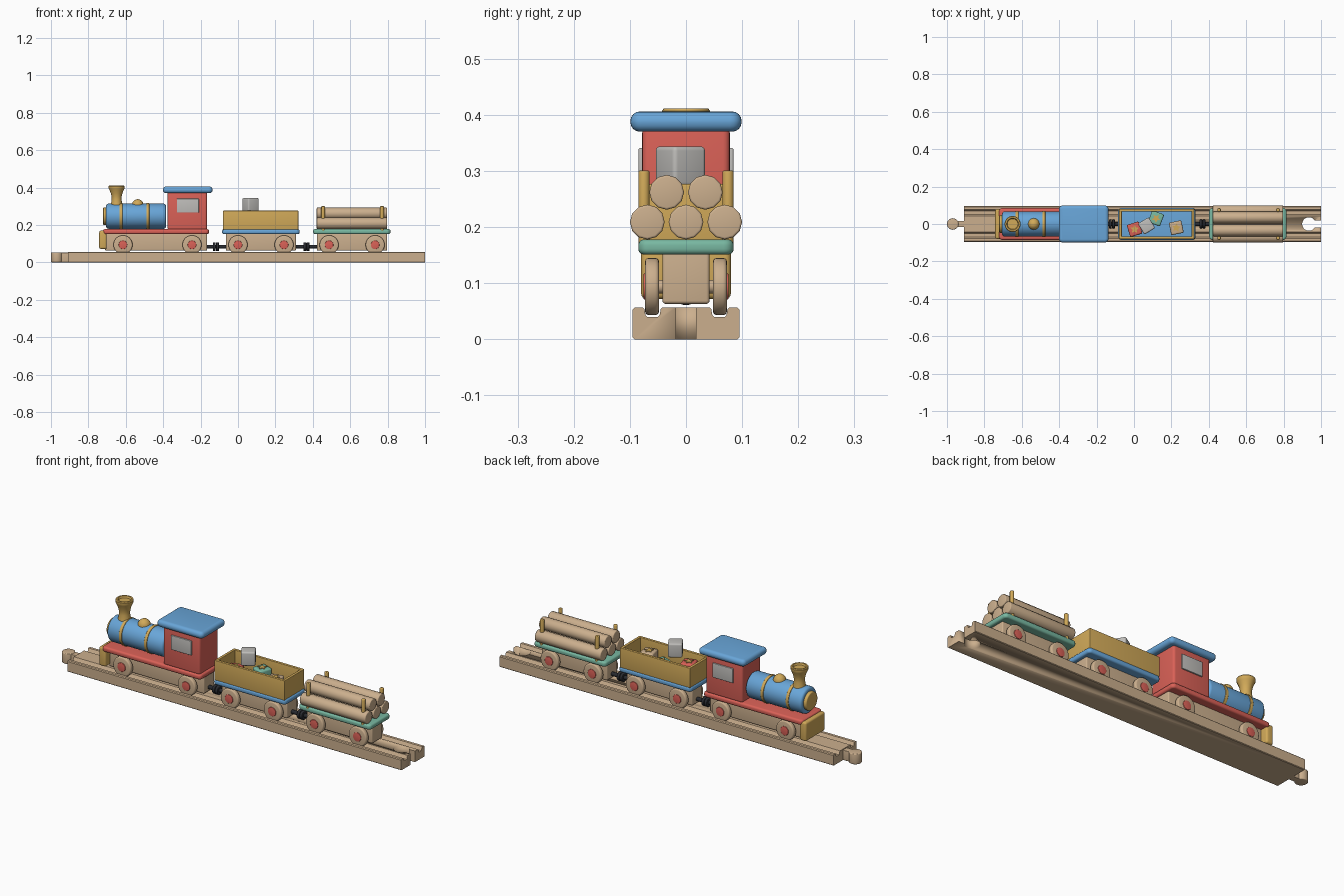
import bpy, bmesh, math
from mathutils import Matrix, Vector

if "Cube" in bpy.data.objects:
    bpy.data.objects.remove(bpy.data.objects["Cube"])

COLOURS = {
    "wood": (0.60, 0.43, 0.27), "red": (0.70, 0.12, 0.095), "blue": (0.14, 0.38, 0.69),
    "yellow": (0.64, 0.40, 0.10), "teal": (0.19, 0.48, 0.36), "grey": (0.52, 0.51, 0.49),
    "black": (0.022, 0.024, 0.03)}
MATS = {}
for key, rgb in COLOURS.items():
    MATS[key] = bpy.data.materials.new(key)
    MATS[key].diffuse_color = (*rgb, 1)


def finish(bm, name, colour):
    bmesh.ops.recalc_face_normals(bm, faces=bm.faces)
    mesh = bpy.data.meshes.new(name)
    bm.to_mesh(mesh)
    bm.free()
    mesh.materials.append(MATS[colour])
    ob = bpy.data.objects.new(name, mesh)
    bpy.context.collection.objects.link(ob)
    bpy.ops.object.select_all(action='DESELECT')
    ob.select_set(True)
    bpy.context.view_layer.objects.active = ob
    bpy.ops.object.shade_smooth_by_angle(angle=math.radians(35))
    return ob


def box(name, colour, xs, ys, zs, bevel=0.0, turn=0.0, corner=0.0):
    """Box from ranges; corner rounds the upright edges, bevel rounds the rest."""
    bm = bmesh.new()
    bmesh.ops.create_cube(bm, size=1)
    bmesh.ops.scale(bm, vec=(xs[1] - xs[0], ys[1] - ys[0], zs[1] - zs[0]), verts=bm.verts)
    if corner:
        up = [e for e in bm.edges if abs(e.verts[0].co.z - e.verts[1].co.z) > 1e-4]
        bmesh.ops.bevel(bm, geom=up, offset=corner, segments=5, profile=0.5, affect='EDGES')
        bm.normal_update()
    if bevel:
        edges = [e for e in bm.edges if e.calc_face_angle(0) > 0.7] if corner else bm.edges[:]
        bmesh.ops.bevel(bm, geom=edges, offset=bevel, segments=4, profile=0.5, affect='EDGES')
    mid = Vector((sum(xs) / 2, sum(ys) / 2, sum(zs) / 2))
    bm.transform(Matrix.Translation(mid) @ Matrix.Rotation(turn, 4, 'Z'))
    return finish(bm, name, colour)


def lathe(name, colour, profile, origin, axis='Z', n=32):
    """Turn (radius, height) points around an axis, closing both ends."""
    bm = bmesh.new()
    rings = [[bm.verts.new((r * math.cos(2 * math.pi * i / n), r * math.sin(2 * math.pi * i / n), h))
              for i in range(n)] for r, h in profile]
    for a, b in zip(rings, rings[1:]):
        for i in range(n):
            j = (i + 1) % n
            bm.faces.new((a[i], a[j], b[j], b[i]))
    bm.faces.new(rings[0])
    bm.faces.new(rings[-1])
    rot = {'Z': Matrix(), 'X': Matrix.Rotation(math.pi / 2, 4, 'Y'),
           'Y': Matrix.Rotation(-math.pi / 2, 4, 'X')}[axis]
    bm.transform(Matrix.Translation(origin) @ rot)
    return finish(bm, name, colour)


def rod(name, colour, r, a, b, centre, axis, round_=0.004, n=32):
    """Cylinder from a to b along the axis with softened rims."""
    arc = [(r - round_ + round_ * math.sin(t), round_ * (1 - math.cos(t)))
           for t in (0, math.pi / 6, math.pi / 3, math.pi / 2)]
    prof = [(q, a + d) for q, d in arc] + [(q, b - d) for q, d in reversed(arc)]
    return lathe(name, colour, prof, centre, axis, n)


# Track: grooved profile along x
half = [(0, 0.057), (0.042, 0.057), (0.045, 0.054), (0.047, 0.043), (0.050, 0.040), (0.069, 0.040),
        (0.072, 0.043), (0.074, 0.054), (0.077, 0.057), (0.091, 0.057), (0.095, 0.053),
        (0.095, 0.003), (0.092, 0)]
outline = half + [(-y, z) for y, z in reversed(half[1:])]
bm = bmesh.new()
face = bm.faces.new([bm.verts.new((-0.91, y, z)) for y, z in outline])
ext = bmesh.ops.extrude_face_region(bm, geom=[face])
bmesh.ops.translate(bm, vec=(1.91, 0, 0), verts=[v for v in ext['geom'] if isinstance(v, bmesh.types.BMVert)])
track = finish(bm, "track", "wood")

# Socket cut in the right end
cutters = [rod("socket_cutter", "wood", 0.036, -0.1, 0.2, (0.935, 0, 0), 'Z'),
           box("slot_cutter", "wood", (0.94, 1.1), (-0.018, 0.018), (-0.11, 0.21))]
for c in cutters:
    mod = track.modifiers.new(c.name, 'BOOLEAN')
    mod.object, mod.operation, mod.solver = c, 'DIFFERENCE', 'EXACT'
    bpy.context.view_layer.objects.active = track
    bpy.ops.object.modifier_apply(modifier=mod.name)
    bpy.data.objects.remove(c)

# Peg on the left end
rod("track_peg", "wood", 0.031, 0, 0.054, (-0.969, 0, 0), 'Z')
box("track_peg_neck", "wood", (-0.95, -0.90), (-0.017, 0.017), (0, 0.052), 0.003)


def running_gear(name, colour, chassis, deck, wheels):
    """Chassis block, coloured deck and two wheel pairs."""
    box(name + "_chassis", "wood", chassis, (-0.042, 0.042), (0.063, 0.156), 0.006)
    box(name + "_deck", colour, deck, (-0.085, 0.085), (0.151, 0.178), 0.010, corner=0.018)
    for x in wheels:
        rod(name + "_axle", "wood", 0.012, -0.06, 0.06, (x, 0, 0.094), 'Y')
        for s in (-1, 1):
            rod(name + "_wheel", "wood", 0.051, -0.0125, 0.0125, (x, s * 0.0605, 0.094), 'Y', 0.007)
            rod(name + "_hub", "red", 0.023, -0.004, 0.004, (x, s * 0.072, 0.094), 'Y', 0.002)


running_gear("engine", "red", (-0.71, -0.165), (-0.722, -0.155), (-0.615, -0.246))
running_gear("box_wagon", "blue", (-0.065, 0.31), (-0.085, 0.33), (0.0, 0.246))
running_gear("log_wagon", "teal", (0.422, 0.797), (0.402, 0.815), (0.487, 0.733))

# Couplings: two magnets on pins
for x in (-0.118, 0.366):
    rod("coupling_pin", "black", 0.010, -0.06, 0.06, (x, 0, 0.084), 'X')
    for s in (-1, 1):
        rod("coupling_magnet", "black", 0.023, -0.0075, 0.0075, (x + s * 0.0085, 0, 0.084), 'X', 0.003)

# Engine: bumper, boiler, bands, chimney, dome
box("bumper", "yellow", (-0.742, -0.702), (-0.080, 0.080), (0.072, 0.170), 0.010)
rod("boiler", "blue", 0.067, -0.705, -0.385, (0, 0, 0.247), 'X', 0.012, 40)
rod("boiler_front", "yellow", 0.047, -0.721, -0.69, (0, 0, 0.247), 'X', 0.005)
for x in (-0.626, -0.482):
    rod("boiler_band", "yellow", 0.070, -0.008, 0.008, (x, 0, 0.247), 'X', 0.002, 40)
lathe("chimney", "yellow", [(0.032, 0.295), (0.030, 0.315), (0.026, 0.335), (0.027, 0.352), (0.031, 0.370),
      (0.039, 0.389), (0.043, 0.398), (0.043, 0.407), (0.040, 0.411), (0.032, 0.411), (0.028, 0.402)],
      (-0.649, 0, 0))
lathe("dome", "yellow", [(0.031 * math.cos(t * 0.15), 0.306 + 0.032 * math.sin(t * 0.15)) for t in range(-2, 11)],
      (-0.536, 0, 0))

# Cab with side windows and roof
box("cab", "red", (-0.376, -0.165), (-0.078, 0.078), (0.172, 0.380), 0.012)
for s in (-1, 1):
    box("cab_window", "grey", (-0.327, -0.209), (s * 0.080 - 0.0045, s * 0.080 + 0.0045), (0.266, 0.341), 0.003)
box("cab_roof", "blue", (-0.401, -0.136), (-0.099, 0.099), (0.370, 0.406), 0.0165, corner=0.02)

# Open box of the middle wagon
for s in (-1, 1):
    box("box_side", "yellow", (-0.080, 0.323), (s * 0.074 - 0.0075, s * 0.074 + 0.0075), (0.174, 0.277), 0.003)
    x = 0.1215 + s * 0.194
    box("box_end", "yellow", (x - 0.0075, x + 0.0075), (-0.078, 0.078), (0.174, 0.2765), 0.003)


def star(name, colour, x, y, z, r, turn):
    """Thin star plate on a toy block."""
    bm = bmesh.new()
    pts = [(r * (1 if i % 2 == 0 else 0.5), turn + math.pi * i / 5) for i in range(10)]
    f = bm.faces.new([bm.verts.new((x + q * math.cos(a), y + q * math.sin(a), z)) for q, a in pts])
    ext = bmesh.ops.extrude_face_region(bm, geom=[f])
    bmesh.ops.translate(bm, vec=(0, 0, 0.005), verts=[v for v in ext['geom'] if isinstance(v, bmesh.types.BMVert)])
    finish(bm, name, colour)


# Toy blocks
h = 0.034
for colour, mark, x, y, z, turn in (("red", "yellow", 0.003, -0.028, 0.177, 0.3),
                                    ("teal", "yellow", 0.118, 0.030, 0.177, -0.35),
                                    ("wood", "yellow", 0.226, -0.020, 0.177, 0.2),
                                    ("grey", None, 0.067, -0.010, 0.272, 0.55)):
    box(colour + "_block", colour, (x - h, x + h), (y - h, y + h), (z, z + 0.072), 0.008, turn)
    if mark:
        star(colour + "_block_star", mark, x, y, z + 0.070, 0.024, turn)

# Logs and stakes of the last wagon
for y, z in ((-0.069, 0.209), (0, 0.209), (0.069, 0.209), (-0.0345, 0.262), (0.0345, 0.262)):
    rod("log", "wood", 0.031, 0.421, 0.797, (0, y, z), 'X', 0.004, 12)
for x in (0.455, 0.770):
    for y in (-0.075, 0.075):
        rod("stake", "yellow", 0.010, 0.165, 0.301, (x, y, 0), 'Z', 0.004, 16)

for m in bpy.data.materials:
    if m.users and not m.is_grease_pencil:
        m.use_nodes = True
        m.node_tree.nodes["Principled BSDF"].inputs["Base Color"].default_value = m.diffuse_color
